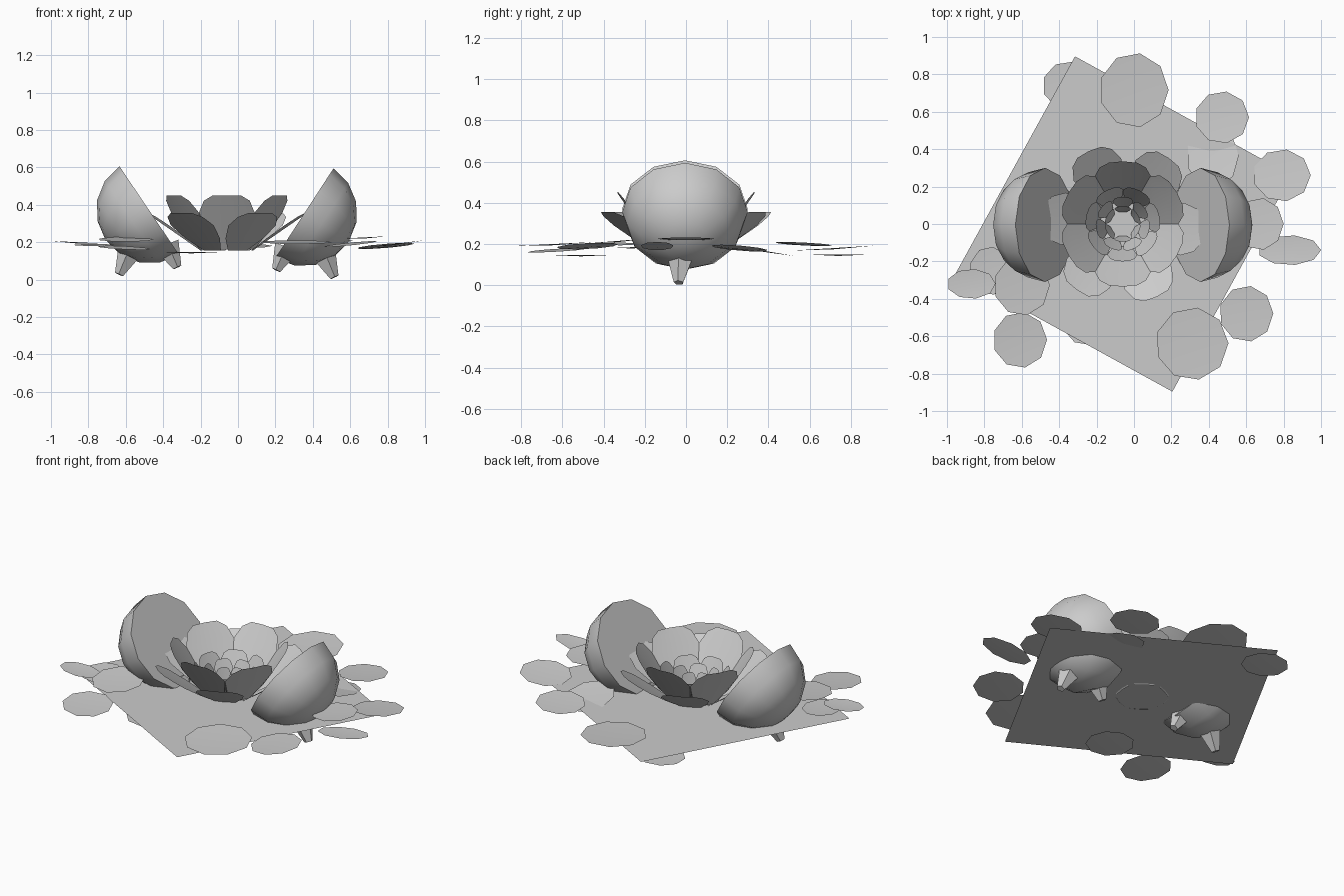
import bpy, bmesh, math
from mathutils import Matrix, Vector

old = bpy.data.objects.get("Cube")
if old:
    bpy.data.objects.remove(old, do_unlink=True)

GREY = (0.6, 0.6, 0.6, 1)
grey = bpy.data.materials.new("plain grey")
grey.use_nodes = True
grey.diffuse_color = GREY
grey.node_tree.nodes["Principled BSDF"].inputs["Base Color"].default_value = GREY

CX = -0.06  # flower axis


def finish(name, bm, smooth=False):
    mesh = bpy.data.meshes.new(name)
    bm.to_mesh(mesh)
    bm.free()
    mesh.materials.append(grey)
    obj = bpy.data.objects.new(name, mesh)
    bpy.context.collection.objects.link(obj)
    if smooth:
        bpy.ops.object.select_all(action="DESELECT")
        obj.select_set(True)
        bpy.context.view_layer.objects.active = obj
        bpy.ops.object.shade_smooth_by_angle(angle=math.radians(40))
    return obj


# Square sheet of water, turned about the vertical
bm = bmesh.new()
bmesh.ops.create_grid(bm, x_segments=1, y_segments=1, size=0.66,
                      matrix=Matrix.Translation((-0.055, 0, 0.16))
                      @ Matrix.Rotation(math.radians(-28.8), 4, "Z"))
finish("water_sheet", bm)


# Floating leaves: x, y, z, half width, half depth, rise along x, rise along y
LEAVES = [
    (-0.35, 0.74, 0.148, 0.14, 0.13, 0, 0),
    (0, 0.715, 0.18, 0.185, 0.2, 0, 0.06),
    (0.47, 0.57, 0.2, 0.145, 0.14, 0.05, -0.05),
    (0.79, 0.26, 0.18, 0.155, 0.14, 0.08, -0.08),
    (0.67, 0, 0.225, 0.13, 0.14, 0.05, 0),
    (0.83, -0.14, 0.19, 0.17, 0.08, 0.12, 0),
    (0.6, -0.48, 0.19, 0.145, 0.15, 0.1, 0.05),
    (0.31, -0.64, 0.2, 0.195, 0.195, 0, 0.05),
    (-0.61, -0.62, 0.17, 0.145, 0.15, -0.05, 0.06),
    (-0.25, -0.51, 0.146, 0.14, 0.14, 0, 0),
    (-0.6, -0.33, 0.215, 0.15, 0.16, 0, 0.08),
    (-0.87, -0.32, 0.2, 0.13, 0.08, -0.05, 0),
    (-0.77, -0.25, 0.185, 0.11, 0.13, 0, 0.04),
    (0.42, 0.36, 0.17, 0.14, 0.17, 0, -0.17),
]


def leaf(index, x, y, z, rx, ry, sx, sy):
    bm = bmesh.new()
    ring = []
    for k in range(9):
        a = math.tau * k / 9 + index * 0.7
        dx, dy = rx * math.cos(a), ry * math.sin(a)
        ring.append(bm.verts.new((x + dx, y + dy, z + sx * dx + sy * dy)))
    middle = bm.verts.new((x, y, z - 0.006))
    for k in range(9):
        bm.faces.new((middle, ring[k], ring[(k + 1) % 9]))
    finish(f"floating_leaf_{index + 1}", bm, True)


for i, values in enumerate(LEAVES):
    leaf(i, *values)


# Petal outline: fraction along the length, fraction of half width
OUTLINE = [(0, 0.4), (0.33, 0.8), (0.67, 1), (0.9, 0.82), (1, 0.5)]


def petal_ring(name, count, start, r0, z0, r1, z1, half):
    bm = bmesh.new()
    for i in range(count):
        turn = Matrix.Translation((CX, 0, 0)) @ Matrix.Rotation(
            math.radians(start) + math.tau * i / count, 4, "Z")
        rows = []
        for t, w in OUTLINE:
            r = r0 + (r1 - r0) * t
            z = z0 + (z1 - z0) * t
            # edges curl gently inwards
            rows.append([bm.verts.new(turn @ Vector((r - abs(s) * w * half * 0.1,
                                                     s * w * half, z)))
                         for s in (-1, 0, 1)])
        for a, b in zip(rows, rows[1:]):
            for k in range(2):
                bm.faces.new((a[k], a[k + 1], b[k + 1], b[k]))
    finish(name, bm, True)


petal_ring("outer_petals", 6, -5, 0.14, 0.155, 0.43, 0.355, 0.14)
petal_ring("second_petals", 6, 30, 0.14, 0.162, 0.335, 0.45, 0.15)
petal_ring("third_petals", 7, 12, 0.12, 0.162, 0.2, 0.33, 0.08)
petal_ring("fourth_petals", 7, 38, 0.09, 0.162, 0.145, 0.3, 0.055)
petal_ring("inner_petals", 6, 30, 0.065, 0.162, 0.095, 0.27, 0.045)


# Two facing closed bowls, each tipped towards the flower, on two stubby legs
def bowl(side, label, lift, tilt):
    centre = Vector((CX + side * 0.415, -0.005, 0.355 + lift))
    bm = bmesh.new()
    bmesh.ops.create_uvsphere(bm, u_segments=12, v_segments=8, radius=1)
    bmesh.ops.delete(bm, geom=[v for v in bm.verts if v.co.z > 0.01], context="VERTS")
    bmesh.ops.holes_fill(bm, edges=[e for e in bm.edges if e.is_boundary])
    bm.transform(Matrix.Translation(centre)
                 @ Matrix.Rotation(math.radians(-tilt * side), 4, "Y")
                 @ Matrix.Diagonal((0.285, 0.305, 0.282, 1)))
    bmesh.ops.recalc_face_normals(bm, faces=bm.faces)
    finish(f"{label}_bowl", bm, True)

    for part, dx, dz in (("outer", 0.16, -0.343), ("inner", -0.15, -0.305)):
        reach = Vector((side * dx, -0.03, dz))
        start, end = reach * 0.62, reach
        bm = bmesh.new()
        bmesh.ops.create_cone(bm, cap_ends=True, segments=5, radius1=0.072,
                              radius2=0.025, depth=(end - start).length)
        bm.transform(Matrix.Translation(centre + (start + end) / 2)
                     @ reach.to_track_quat("Z", "Y").to_matrix().to_4x4())
        finish(f"{label}_{part}_leg", bm)


bowl(1, "left", 0, 57)
bowl(-1, "right", 0.015, 56)
